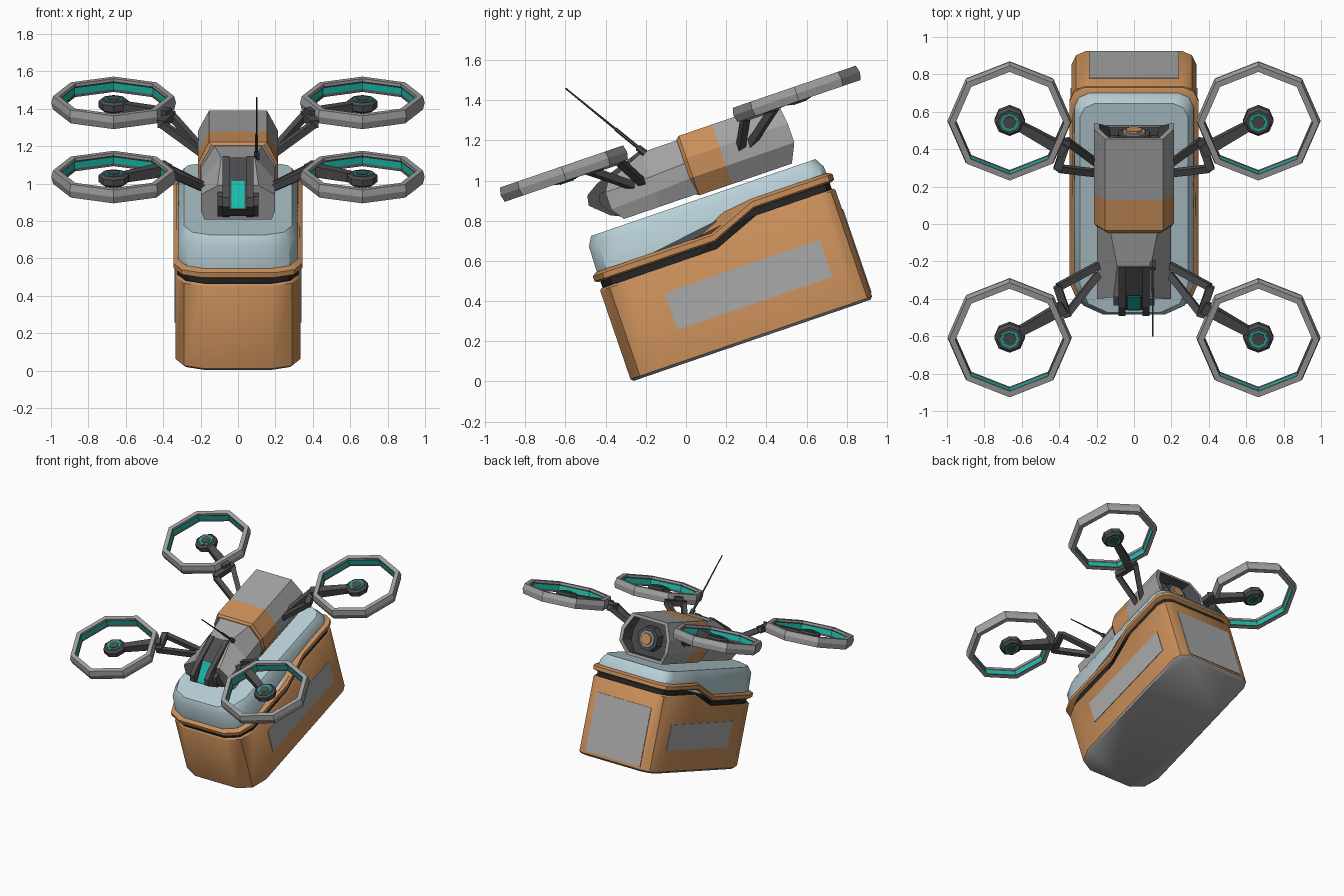
import bpy, bmesh, math
from mathutils import Vector

if "Cube" in bpy.data.objects:
    bpy.data.objects.remove(bpy.data.objects["Cube"])

PITCH = math.radians(18.9)   # everything is built level, then pitched nose-down


def material(name, rgb):
    m = bpy.data.materials.new(name)
    m.use_nodes = True
    m.diffuse_color = (*rgb, 1)
    m.node_tree.nodes["Principled BSDF"].inputs["Base Color"].default_value = (*rgb, 1)
    return m


GREY = material("light grey", (0.36, 0.36, 0.36))
PANEL = material("panel grey", (0.4, 0.4, 0.4))
ORANGE = material("orange", (0.58, 0.27, 0.1))
PALE = material("pale blue", (0.48, 0.63, 0.68))
DARK = material("dark grey", (0.075, 0.075, 0.08))
BLACK = material("black", (0.02, 0.02, 0.02))
TEAL = material("teal", (0.01, 0.5, 0.4))


def loft(name, rings, mats, closed=False, smooth=False):
    """Skin rings of points; mats holds one material per band, then both caps."""
    bands = len(rings) if closed else len(rings) - 1
    if not isinstance(mats, list):
        mats = [mats] * (bands + 2)
    used = list(dict.fromkeys(mats))
    bm = bmesh.new()
    vs = [[bm.verts.new(p) for p in r] for r in rings]
    n = len(rings[0])
    for i in range(bands):
        a, b = vs[i], vs[(i + 1) % len(vs)]
        for j in range(n):
            k = (j + 1) % n
            bm.faces.new((a[j], a[k], b[k], b[j])).material_index = used.index(mats[i])
    if not closed:
        bm.faces.new(vs[0]).material_index = used.index(mats[-2])
        bm.faces.new(vs[-1]).material_index = used.index(mats[-1])
    bmesh.ops.recalc_face_normals(bm, faces=bm.faces)
    mesh = bpy.data.meshes.new(name)
    bm.to_mesh(mesh)
    bm.free()
    for m in used:
        mesh.materials.append(m)
    ob = bpy.data.objects.new(name, mesh)
    bpy.context.collection.objects.link(ob)
    ob.rotation_euler.x = PITCH
    if smooth:
        bpy.ops.object.select_all(action='DESELECT')
        bpy.context.view_layer.objects.active = ob
        ob.select_set(True)
        bpy.ops.object.shade_smooth_by_angle(angle=math.radians(40))
    return ob


def prism(name, profile, x0, x1, mat):
    return loft(name, [[(x, y, z) for y, z in profile] for x in (x0, x1)], mat)


def box(name, lo, hi, mat):
    profile = [(lo[1], lo[2]), (hi[1], lo[2]), (hi[1], hi[2]), (lo[1], hi[2])]
    return prism(name, profile, lo[0], hi[0], mat)


def beam(name, a, b, r0, r1, mat, sides=4):
    a, b = Vector(a), Vector(b)
    q = (b - a).to_track_quat('Z', 'Y')
    rings = []
    for p, r in ((a, r0), (b, r1)):
        angles = [math.tau * (i + 0.5) / sides for i in range(sides)]
        rings.append([p + q @ Vector((r * math.cos(t), r * math.sin(t), 0)) for t in angles])
    return loft(name, rings, mat)


def polygon(cx, cy, z, r, sides=8, phase=0.0):
    return [(cx + r * math.cos(phase + math.tau * i / sides),
             cy + r * math.sin(phase + math.tau * i / sides), z) for i in range(sides)]


# Container: plan outline with broad front corners, and a seam that steps up at the rear
def outline(inset, z, step):
    w, f, r = 0.335 - inset, inset - 0.258, 1.013 - inset
    half = [(w - 0.15, f), (w - 0.045, f + 0.05), (w, f + 0.16), (w, 0.36), (w, 0.6),
            (w, r - 0.08), (w - 0.025, r - 0.025), (w - 0.08, r)]
    pts = half + [(-x, y) for x, y in reversed(half)]
    return [(x, y, z + step * 0.095 * min(1, max(0, (y - 0.36) / 0.24))) for x, y in pts]


def shell(name, levels, mats):
    return loft(name, [outline(*v) for v in levels], mats, smooth=True)


shell("container_body", [(0.012, 0.087, 0), (0, 0.1, 0), (0, 0.565, 1), (0.008, 0.575, 1)],
      [GREY, ORANGE, ORANGE, GREY, BLACK])
shell("container_seam", [(0.016, 0.56, 1), (0.016, 0.63, 1)], BLACK)
shell("container_rim", [(0.005, 0.609, 1), (-0.011, 0.618, 1), (-0.011, 0.645, 1),
                        (0.008, 0.659, 1)], ORANGE)
shell("container_lid", [(0.014, 0.64, 1), (0.018, 0.79, 0), (0.045, 0.838, 0)], PALE)
for s in (1, -1):
    box("side_label_panel", (s * 0.331, 0.043, 0.257), (s * 0.339, 0.857, 0.451), PANEL)
box("rear_label_panel", (-0.24, 1.01, 0.12), (0.24, 1.018, 0.56), PANEL)


# Drone body: eight-sided sections given as top, side and bottom measurements
def section(y, top, side, bottom, z, shift=(0, 0, 0)):
    half = [(top, y + shift[0], z[0]), (side, y + shift[1], z[1]),
            (side, y + shift[1], z[2]), (bottom, y + shift[2], z[3])]
    return half + [(-a, b, c) for a, b, c in reversed(half)]


BACK = (1.168, 1.05, 0.95, 0.855)
LIP = (1.145, 1.04, 0.96, 0.878)
RAKE = (0, 0.015, -0.03)
loft("rear_body", [section(0.345, 0.14, 0.2, 0.14, (1.155, 1.045, 0.955, 0.868)),
                   section(0.362, 0.155, 0.213, 0.155, BACK),
                   section(0.535, 0.155, 0.213, 0.155, BACK),
                   section(0.88, 0.155, 0.213, 0.155, BACK, RAKE),
                   section(0.88, 0.135, 0.185, 0.135, LIP, RAKE),
                   section(0.8, 0.125, 0.17, 0.125, LIP)],
     [ORANGE, ORANGE, GREY, GREY, DARK, GREY, DARK])
loft("front_body", [section(0.36, 0.128, 0.198, 0.16, (1.15, 1.03, 0.95, 0.865)),
                    section(0.16, 0.09, 0.198, 0.17, (1.15, 1.02, 0.94, 0.865)),
                    section(-0.06, 0.11, 0.198, 0.18, (1.062, 1.02, 0.93, 0.865),
                            (0.01, -0.015, 0.03))], GREY)

# Rear thruster
for name, r, y0, y1, m in (("thruster_housing", 0.1, 0.79, 0.86, DARK),
                           ("thruster_collar", 0.072, 0.8, 0.87, GREY),
                           ("thruster_core", 0.05, 0.8, 0.882, ORANGE)):
    beam(name, (0, y0, 1.01), (0, y1, 1.01), r, r * 0.9, m, 8)

# Camera nose: two hooded cheeks around a sloping lens
cheek = [(0.15, 1.16), (-0.1, 1.075), (-0.165, 1.035), (-0.175, 0.985), (-0.09, 0.905),
         (-0.02, 0.872), (0.15, 0.9)]
core = [(0.15, 1.152), (-0.03, 1.085), (-0.155, 0.965), (-0.08, 0.9), (0.1, 0.89)]
prism("nose_core", core, -0.06, 0.06, DARK)
for s in (1, -1):
    prism("nose_cheek", cheek, s * 0.045, s * 0.082, DARK)
    prism("nose_side_guard", [(0.0, 1.04), (-0.11, 1.02), (-0.12, 0.97), (-0.06, 0.89), (0, 0.88)],
          s * 0.08, s * 0.11, DARK)
prism("lens", [(-0.04, 1.084), (-0.15, 0.979), (-0.156, 0.968), (-0.04, 1.073)],
      -0.036, 0.036, TEAL)

# Antenna
beam("antenna_base", (0.1, 0.175, 1.14), (0.1, 0.15, 1.18), 0.018, 0.016, DARK, 6)
beam("antenna_lower", (0.1, 0.16, 1.165), (0.1, 0.075, 1.302), 0.009, 0.009, DARK, 6)
beam("antenna_tip", (0.1, 0.075, 1.302), (0.1, -0.095, 1.575), 0.006, 0.004, DARK, 6)

# Rotors: the front pair mirrors the rear pair about the middle of the body
MID, REACH, CX = 0.3725, 0.6125, 0.665
for side in (1, -1):
    for end, label in ((1, "rear"), (-1, "front")):
        def at(x, y, z):
            return (side * x, MID + end * y, z)

        cx, cy = side * CX, MID + end * REACH
        profile = [(0.29, 1.213), (0.324, 1.213), (0.333, 1.176), (0.324, 1.138), (0.29, 1.138),
                   (0.296, 1.152), (0.296, 1.186), (0.29, 1.198)]
        loft(label + "_rotor_ring", [polygon(cx, cy, z, r) for r, z in profile],
             [GREY, GREY, GREY, GREY, DARK, TEAL, DARK, GREY], closed=True)

        # Hub with a lit ring on both faces
        hub = [(0.06, 1.135), (0.082, 1.15), (0.082, 1.185), (0.066, 1.197)]
        loft(label + "_rotor_hub", [polygon(cx, cy, z, r) for r, z in hub], DARK)
        for z0, z1, c in ((1.196, 1.2, 1.204), (1.136, 1.132, 1.128)):
            loft(label + "_hub_light", [polygon(cx, cy, z, 0.05) for z in (z0, z1)], TEAL)
            loft(label + "_hub_cap", [polygon(cx, cy, z, 0.037) for z in (z0, c)], DARK)

        # Arm to the ring, bracket and two struts to the body
        beam(label + "_rotor_arm", at(CX, REACH, 1.165), at(0.37, 0.44, 1.165), 0.032, 0.045, DARK)
        beam(label + "_bracket", at(0.355, 0.5, 1.15), at(0.41, 0.33, 1.15), 0.03, 0.03, DARK)
        beam(label + "_strut", at(0.19, 0.31, 1.01), at(0.36, 0.49, 1.15), 0.026, 0.026, DARK)
        beam(label + "_strut", at(0.19, 0.26, 1.01), at(0.405, 0.335, 1.15), 0.026, 0.026, DARK)
